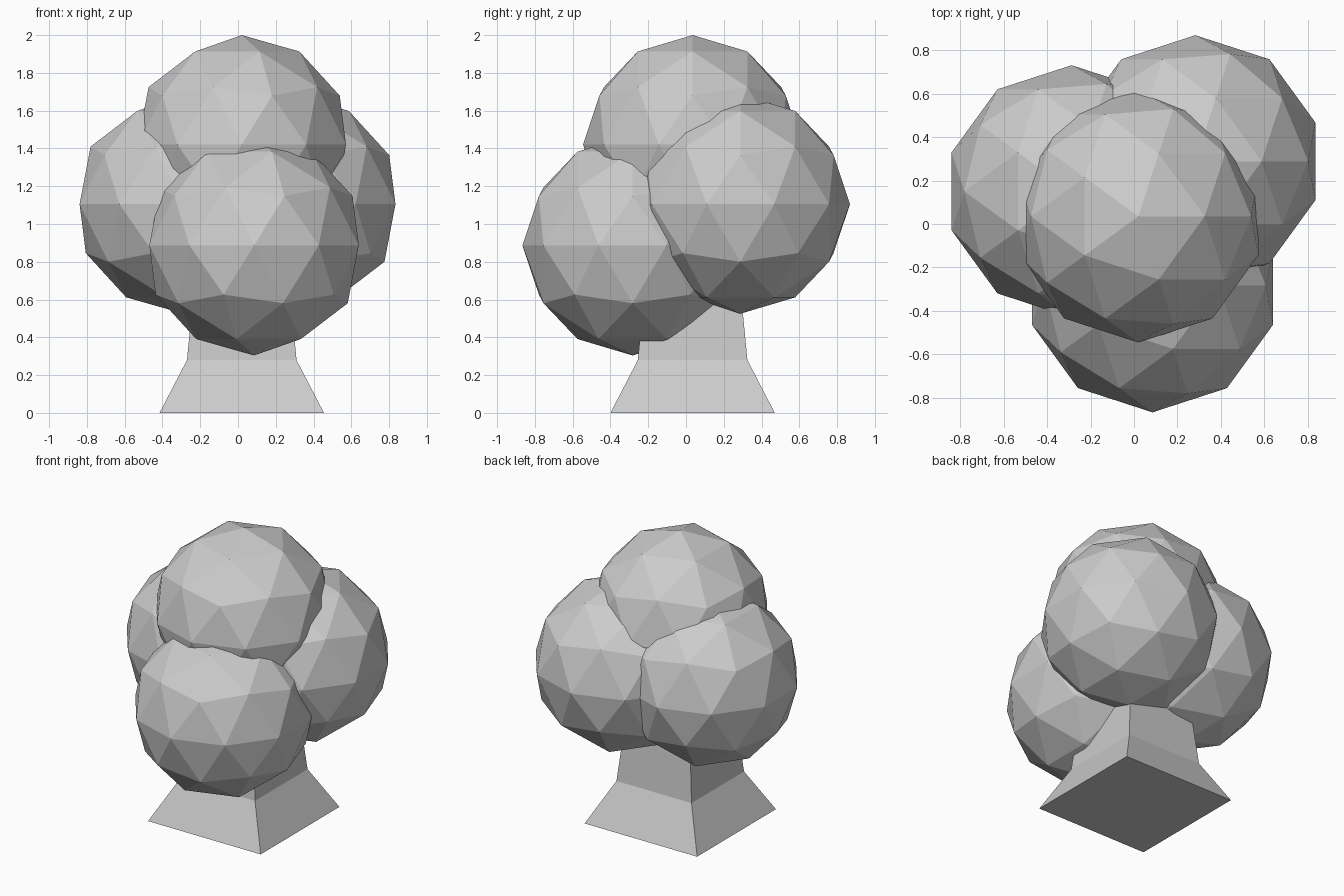
import bpy, bmesh

if "Cube" in bpy.data.objects:
    bpy.data.objects.remove(bpy.data.objects["Cube"])

CX, CY = 0.02, 0.035  # trunk axis

# Foliage: four overlapping low-poly balls
R = 0.58
balls = {
    "foliage_top": (CX, CY, 1.42, R),
    "foliage_front": (0.085, -0.283, 0.887, 0.583),
    "foliage_left": (-0.287, 0.15, 1.105, R),
    "foliage_right": (0.282, 0.288, 1.105, R),
}
for name, (x, y, z, r) in balls.items():
    bpy.ops.mesh.primitive_ico_sphere_add(subdivisions=2, radius=r, location=(x, y, z))
    bpy.context.object.name = name

# Trunk: square post with flared foot, (half width, height) per ring
profile = [(0.435, 0.0), (0.29, 0.28), (0.23, 0.9)]
bm = bmesh.new()
rings = [[bm.verts.new((CX + h * sx, CY + h * sy, z))
          for sx, sy in ((-1, -1), (1, -1), (1, 1), (-1, 1))]
         for h, z in profile]
for low, high in zip(rings, rings[1:]):
    for i in range(4):
        j = (i + 1) % 4
        bm.faces.new((low[i], low[j], high[j], high[i]))
bm.faces.new(rings[0][::-1])
bm.faces.new(rings[-1])
mesh = bpy.data.meshes.new("trunk")
bm.to_mesh(mesh)
bm.free()
bpy.context.collection.objects.link(bpy.data.objects.new("trunk", mesh))
